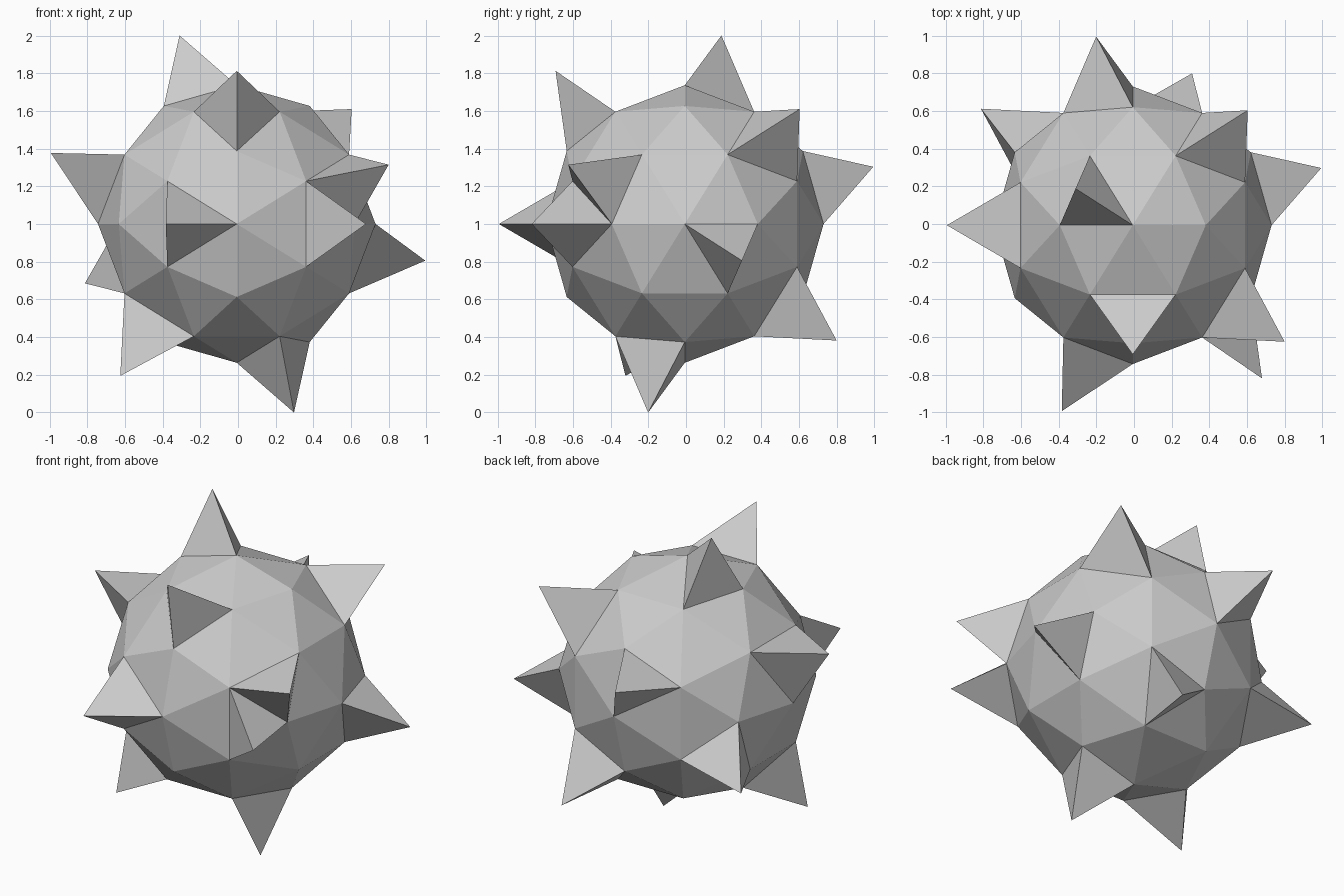
import bpy, bmesh
from mathutils import Vector

if "Cube" in bpy.data.objects:
    bpy.data.objects.remove(bpy.data.objects["Cube"])

R = 0.7368            # ball radius
SPIKE = R * 0.5       # spike height along the face normal
PHI = (1 + 5 ** 0.5) / 2

# Directions of the faces that carry a spike
SPIKES = [(-.31, .19, 1), (.31, -.19, -1), (1, .31, -.19), (-.19, 1, .31),
          (.81, -.62, .30), (-.81, .62, -.30), (-.62, -.30, -.81), (.30, .81, -.62),
          (0, -.70, .81), (.70, -.81, 0),
          (-.99, 0, .38), (-.38, -.99, 0), (.61, .61, .61)]

# Icosahedron corners plus pushed-out edge midpoints give an 80-face ball
corners = []
for s in (1, -1):
    for t in (1, -1):
        corners += [Vector((s, 0, t * PHI)), Vector((0, t * PHI, s)), Vector((t * PHI, s, 0))]
mids = [a + b for i, a in enumerate(corners) for b in corners[:i] if (a - b).length < 2.1]

bm = bmesh.new()
for p in corners + mids:
    bm.verts.new(p.normalized() * R)
bmesh.ops.convex_hull(bm, input=bm.verts[:])
bmesh.ops.recalc_face_normals(bm, faces=bm.faces[:])
bm.normal_update()

# Raise a three-sided spike on each chosen face
chosen = [max(bm.faces, key=lambda f: f.calc_center_median().normalized().dot(Vector(d).normalized()))
          for d in SPIKES]
bmesh.ops.poke(bm, faces=chosen, offset=SPIKE, center_mode='MEAN')

# Stand on the ground and centre
bmesh.ops.translate(bm, verts=bm.verts[:], vec=(-.0065, -.0065, 1))
bmesh.ops.recalc_face_normals(bm, faces=bm.faces[:])

mesh = bpy.data.meshes.new("spiked_ball")
bm.to_mesh(mesh)
bm.free()
bpy.context.collection.objects.link(bpy.data.objects.new("spiked_ball", mesh))
